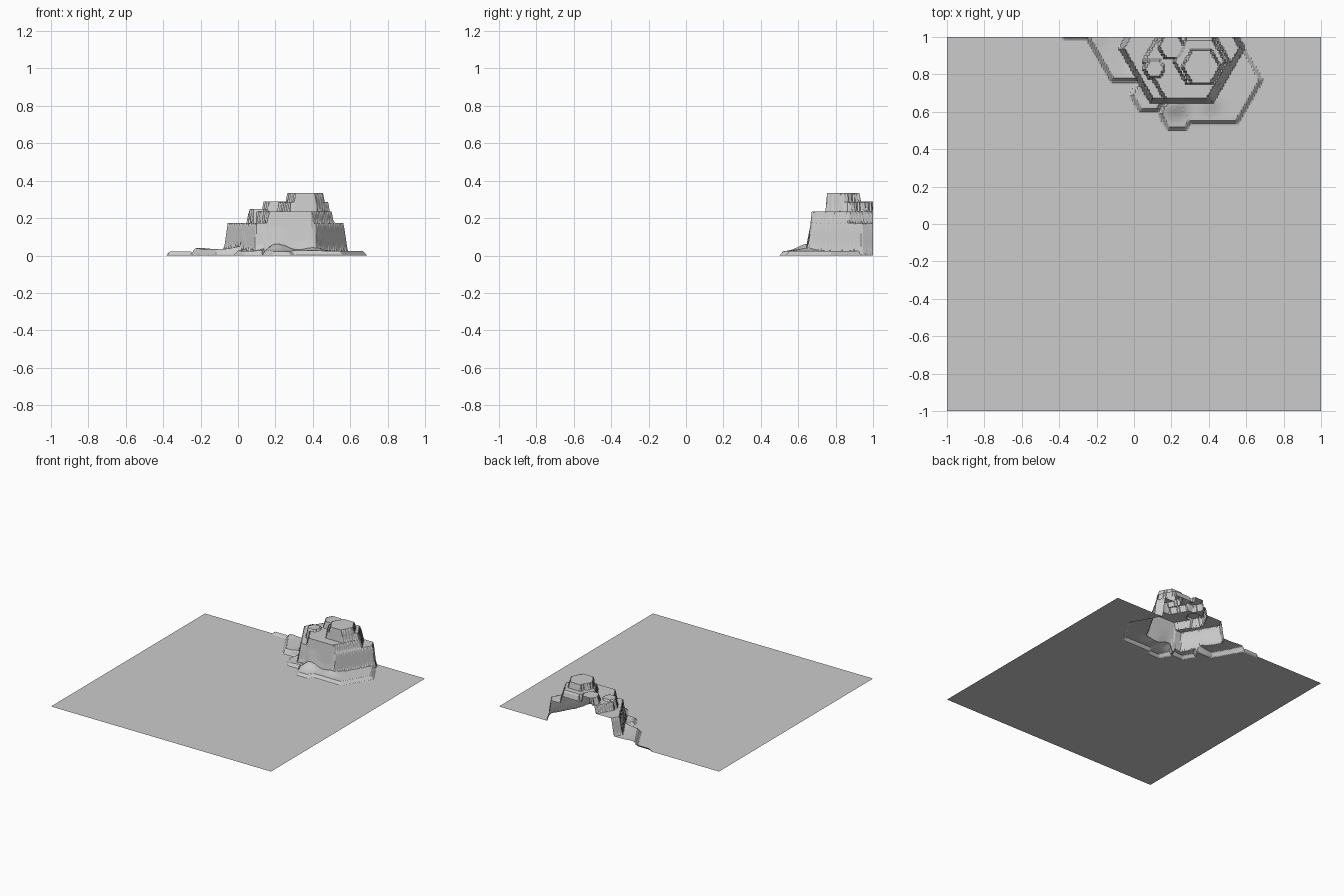
import bpy, bmesh, math

if "Cube" in bpy.data.objects:
    bpy.data.objects.remove(bpy.data.objects["Cube"])

# Hexagonal terraces: centre x, centre y, radius at foot, top height, wall width
TERRACES = [
    (0.42, 0.77, 0.272, 0.025, 0.02),   # right apron
    (0.23, 0.59, 0.105, 0.022, 0.02),   # front apron lobe
    (0.08, 0.69, 0.105, 0.024, 0.02),   # front left apron lobe
    (0.015, 0.995, 0.272, 0.034, 0.02), # left apron
    (-0.31, 1.10, 0.13, 0.025, 0.015),  # far left sliver
    (0.255, 0.94, 0.337, 0.175, 0.022), # main mesa
    (0.28, 0.868, 0.255, 0.236, 0.025), # upper mesa
    (0.35, 0.872, 0.155, 0.285, 0.016), # summit shelf
    (0.36, 0.84, 0.122, 0.334, 0.018),  # summit
    (0.11, 0.83, 0.075, 0.25, 0.018),   # left column
    (0.20, 0.95, 0.09, 0.29, 0.018),    # back left column
]

# Soft rubble at the foot of the cliff: x, y, height, spread
RUBBLE = [(0.21, 0.65, 0.04, 0.07), (0.40, 0.66, 0.018, 0.06),
          (0.02, 0.78, 0.015, 0.06), (-0.20, 1.0, 0.006, 0.05)]


def hex_inset(x, y, cx, cy, r):
    """Distance inside a hexagon with corners pointing left and right."""
    dx, dy = abs(x - cx), abs(y - cy)
    apothem = r * math.sqrt(3) / 2
    return apothem - max(dy, dx * math.sqrt(3) / 2 + dy / 2)


def height(x, y):
    z = 0.0
    for cx, cy, r, top, wall in TERRACES:
        d = hex_inset(x, y, cx, cy, r)
        if d > 0:
            z = max(z, top * min(1, d / wall))
    if 0.015 < z < 0.1:
        z += sum(h * math.exp(-((x - a) ** 2 + (y - b) ** 2) / (s * s))
                 for a, b, h, s in RUBBLE)
    return z


# Ground sheet with the terraced rock raised out of it
bm = bmesh.new()
bmesh.ops.create_grid(bm, x_segments=220, y_segments=220, size=1.0)
for v in bm.verts:
    v.co.z = height(v.co.x, v.co.y)

# Merge the empty flat ground into large faces
flat = [e for e in bm.edges if all(v.co.z < 1e-6 for f in e.link_faces for v in f.verts)
        and max(v.co.y for v in e.verts) < 0.45 and len(e.link_faces) == 2]
bmesh.ops.dissolve_edges(bm, edges=flat, use_verts=False, use_face_split=False)

mesh = bpy.data.meshes.new("terraced_rock_terrain")
bm.to_mesh(mesh)
bm.free()
terrain = bpy.data.objects.new("terraced_rock_terrain", mesh)
bpy.context.collection.objects.link(terrain)
